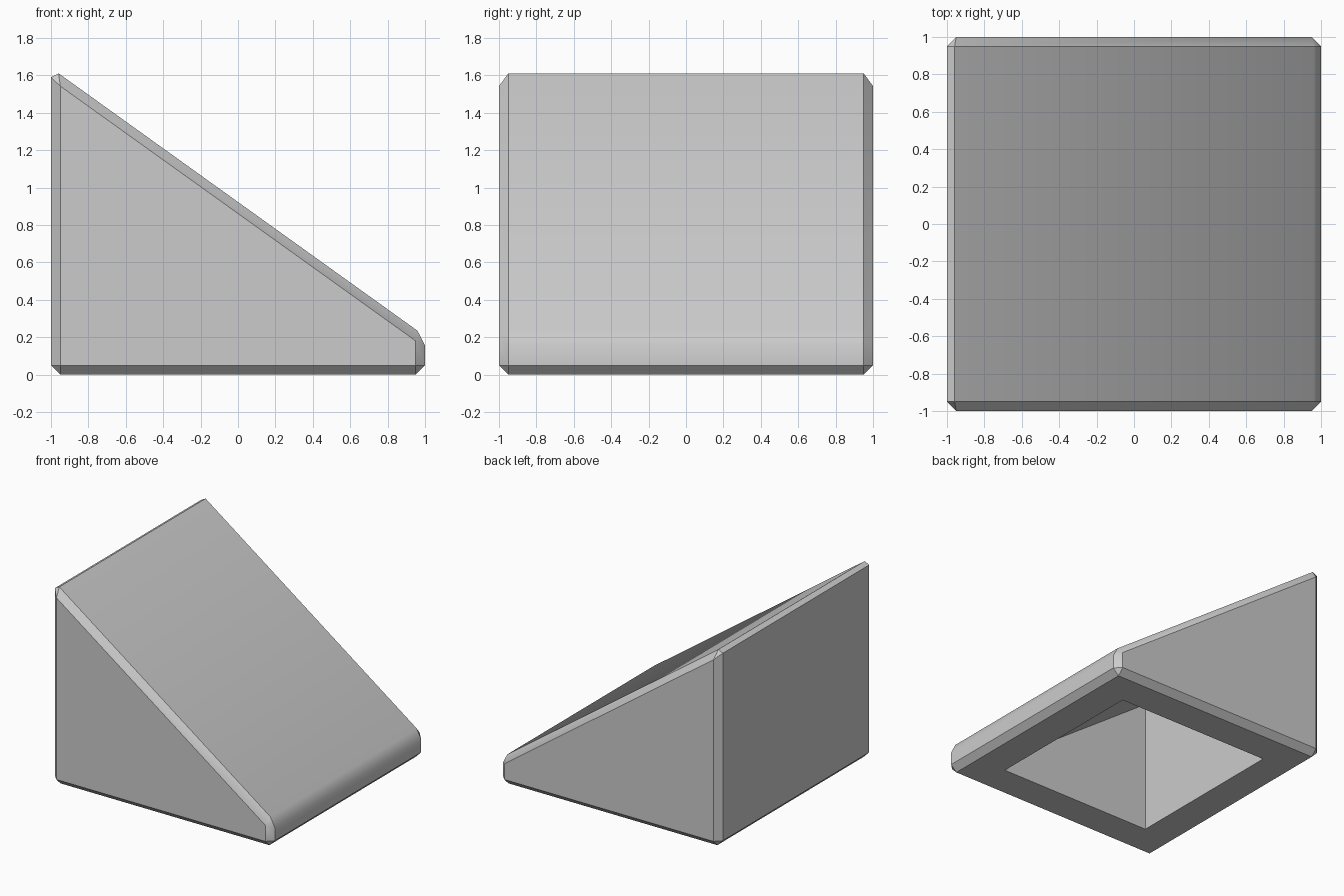
import bpy
import bmesh
import math

cube = bpy.data.objects.get("Cube")
if cube:
    bpy.data.objects.remove(cube, do_unlink=True)

HALF = 1.0        # half of the base side
LOW, HIGH = 0.206, 1.64   # slope heights at the two ends, before chamfering
CHAMFER = 0.05
RIM = 0.26        # flat rim around the underside opening
SLOPE = (HIGH - LOW) / (2 * HALF)


def flat_material(name, color):
    mat = bpy.data.materials.new(name)
    mat.use_nodes = True
    mat.diffuse_color = color
    mat.node_tree.nodes["Principled BSDF"].inputs["Base Color"].default_value = color
    return mat


# Wedge: side profile extruded across the width
bm = bmesh.new()
profile = [(-HALF, 0), (HALF, 0), (HALF, LOW), (-HALF, HIGH)]
side = bm.faces.new([bm.verts.new((x, -HALF, z)) for x, z in profile])
extruded = bmesh.ops.extrude_face_region(bm, geom=[side])
for item in extruded["geom"]:
    if isinstance(item, bmesh.types.BMVert):
        item.co.y = HALF
bmesh.ops.recalc_face_normals(bm, faces=bm.faces[:])

# Single-segment chamfer on every outer edge
bmesh.ops.bevel(bm, geom=bm.edges[:], offset=CHAMFER, offset_type='OFFSET',
                segments=1, affect='EDGES', profile=0.5)
bm.normal_update()

# Hollow underside: inset the bottom, then push it up to a sloped ceiling
bottom = min(bm.faces, key=lambda f: f.calc_center_median().z)
bmesh.ops.inset_region(bm, faces=[bottom], thickness=RIM, use_even_offset=True)
ceiling = bmesh.ops.extrude_discrete_faces(bm, faces=[bottom])["faces"][0]
for v in ceiling.verts:
    v.co.z = 0.59 - SLOPE * v.co.x
bmesh.ops.recalc_face_normals(bm, faces=bm.faces[:])

mesh = bpy.data.meshes.new("slope_block")
bm.to_mesh(mesh)
bm.free()
block = bpy.data.objects.new("slope_block", mesh)
bpy.context.collection.objects.link(block)
mesh.materials.append(flat_material("light_grey", (0.6, 0.6, 0.6, 1)))

# Smooth shading with sharp edges kept
bpy.ops.object.select_all(action='DESELECT')
block.select_set(True)
bpy.context.view_layer.objects.active = block
bpy.ops.object.shade_smooth_by_angle(angle=math.radians(30))
